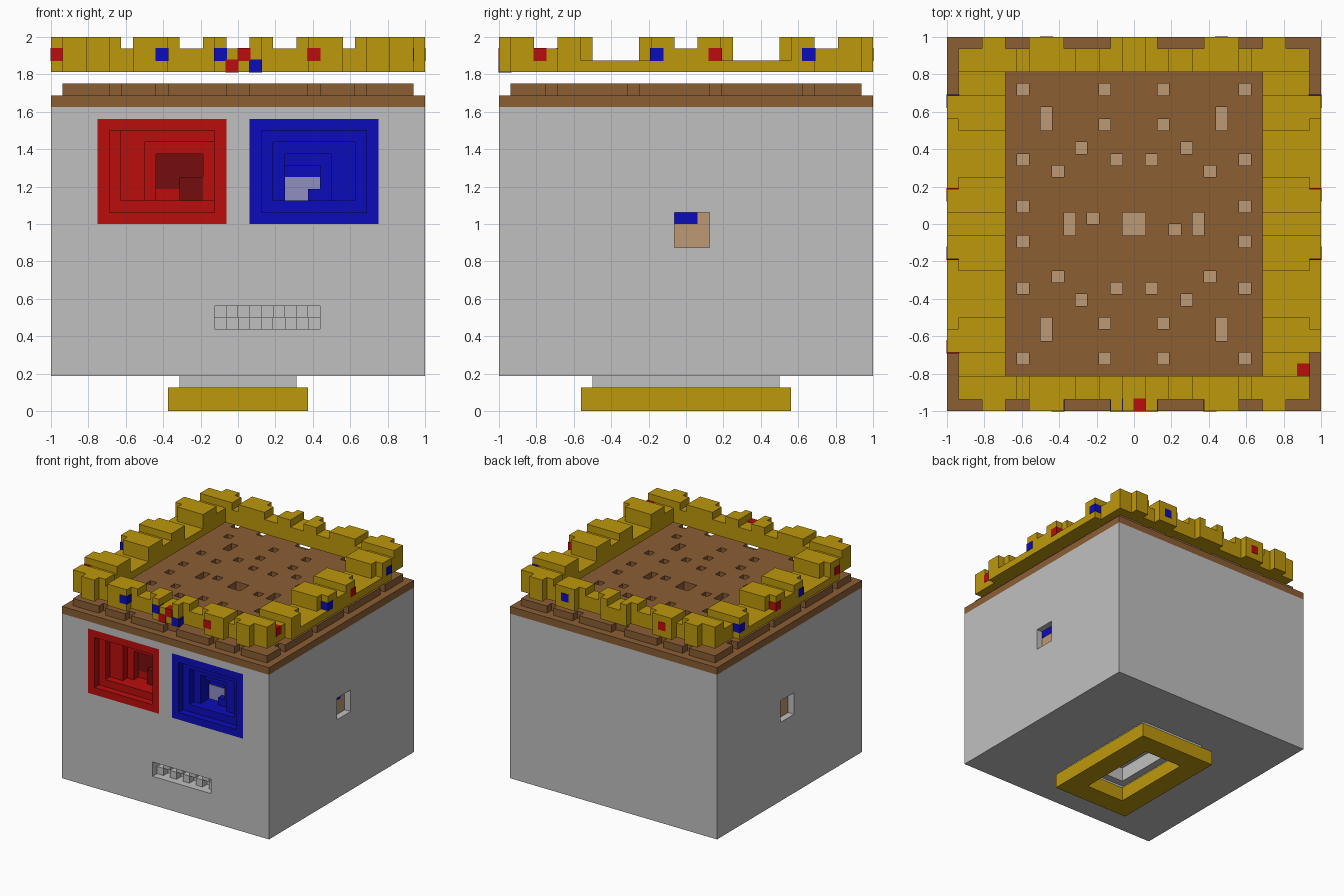
import bpy, bmesh
from mathutils import Vector

if "Cube" in bpy.data.objects:
    bpy.data.objects.remove(bpy.data.objects["Cube"])

U = 1 / 16  # block size


def material(name, *rgb):
    m = bpy.data.materials.new(name)
    m.use_nodes = True
    col = [((c / 255 + 0.055) / 1.055) ** 2.4 for c in rgb] + [1]
    m.diffuse_color = col
    m.node_tree.nodes["Principled BSDF"].inputs["Base Color"].default_value = col
    return m


grey = material("grey", 192, 192, 192)
gold = material("gold", 190, 152, 12)
brown = material("brown", 139, 94, 52)
tan = material("tan", 188, 154, 115)
red = material("red", 187, 13, 13)
dark_red = material("dark red", 118, 13, 13)
blue = material("blue", 12, 12, 187)
lavender = material("lavender", 142, 142, 196)


def blocks(name, boxes, mat):
    """One object from boxes given as (x0, x1, y0, y1, z0, z1) in block units."""
    bm = bmesh.new()
    for b in boxes:
        lo, hi = Vector(b[0::2]) * U, Vector(b[1::2]) * U
        vs = bmesh.ops.create_cube(bm, size=1)["verts"]
        for v in vs:
            v.co = (lo + hi) / 2 + v.co * (hi - lo)
    me = bpy.data.meshes.new(name)
    bm.to_mesh(me)
    bm.free()
    me.materials.append(mat)
    ob = bpy.data.objects.new(name, me)
    bpy.context.collection.objects.link(ob)
    return ob


def cut(ob, boxes):
    """Subtract separate boxes from an object."""
    cutter = blocks("cutter", boxes, ob.data.materials[0])
    cutter.hide_render = True
    mod = ob.modifiers.new("cut", "BOOLEAN")
    mod.object, mod.operation, mod.solver = cutter, "DIFFERENCE", "EXACT"
    dg = bpy.context.evaluated_depsgraph_get()
    ob.data = bpy.data.meshes.new_from_object(ob.evaluated_get(dg))
    ob.modifiers.clear()
    bpy.data.objects.remove(cutter)


def ring(o, i, axis_lo, axis_hi):
    """Four bars between an outer and inner rectangle (a0, a1, b0, b1)."""
    bars = [(o[0], i[0], o[2], o[3]), (i[1], o[1], o[2], o[3]),
            (i[0], i[1], o[2], i[2]), (i[0], i[1], i[3], o[3])]
    return [(*b, axis_lo, axis_hi) for b in bars if b[1] > b[0] and b[3] > b[2]]


def mirror_x(boxes):
    return boxes + [(-b[1], -b[0], *b[2:]) for b in boxes]


def mirror_y(boxes):
    return boxes + [(*b[:2], -b[3], -b[2], *b[4:]) for b in boxes]


# Body with eye pockets, mouth, side windows and underside opening
body = blocks("body", [(-16, 16, -16, 16, 3, 26)], grey)
cut(body, [(-12, -1, -17, -11, 16, 25), (1, 12, -17, -11, 16, 25),
           (-2, 7, -17, -14, 7, 9),
           (15, 17, -1, 2, 14, 17), (-17, -15, -1, 2, 14, 17),
           (-3, 3, -6, 6, 2, 5)])

# Mouth teeth in a checker pattern
blocks("teeth", [(c, c + 1, -15, -14, 7 + (c % 2), 8 + (c % 2))
                 for c in range(-2, 7)], grey)

# Window backs
blocks("window_backs", [(-15.1, -15, -1, 2, 14, 17), (15, 15.1, -1, 2, 14, 17)], tan)
blocks("window_inset", [(15.08, 15.14, -1, 1, 16, 17)], blue)


# Stepped eyes: nested rectangles, one block deeper each step
def eye(name, rects, mat):
    parts = []
    for d, (o, i) in enumerate(zip(rects, rects[1:])):
        parts += [(b[0], b[1], -16 + d, -15 + d, b[2], b[3]) for b in ring(o, i, 0, 0)]
    # solid backing behind every step
    depth = len(rects) - 1
    o = rects[0]
    parts.append((o[0], o[1], -16 + depth, -11, o[2], o[3]))
    for d in range(1, depth):
        parts += [(b[0], b[1], -16 + d, -15 + d, b[2], b[3])
                  for b in ring(o, rects[d], 0, 0)]
    blocks(name, parts, mat)


eye("right_eye", [(-12, -1, 16, 25), (-11, -2, 17, 24), (-10, -2, 18, 24),
                  (-8, -2, 18, 23), (-7, -3, 18, 22)], red)
blocks("right_pupil", [(-7, -3, -12.1, -12, 19, 22), (-5, -3, -13, -12, 18, 20)], dark_red)
eye("left_eye", [(1, 12, 16, 25), (2, 11, 17, 24), (3, 10, 18, 23),
                 (4, 8, 18, 22), (4, 7, 18, 21)], blue)
blocks("left_pupil", [(4, 7, -12.1, -12, 18, 20)], lavender)
blocks("left_pupil_corner", [(6, 7, -13, -12, 18, 19)], blue)

# Roof holes: centres of one quadrant, mirrored
quad = [(9, 11), (2, 11), (2, 8), (4, 6), (9, 5), (1, 5), (6, 4), (9, 1)]
holes = mirror_y(mirror_x([(x, x + 1, y, y + 1, 25, 29) for x, y in quad]))
holes += mirror_y(mirror_x([(7, 8, 8, 10, 25, 29)]))
holes += mirror_x([(5, 6, -1, 1, 25, 29)])
holes += [(-4, -3, 0, 1, 25, 29), (3, 4, -1, 0, 25, 29), (-1, 1, -1, 1, 25, 29)]
roof_slab = blocks("roof_slab", [(-16, 16, -16, 16, 26, 27)], brown)
cut(roof_slab, holes)
blocks("hole_floor", [(-11, 11, -13, 13, 26, 26.1)], tan)

# Roof deck with notched rim
deck = blocks("roof_deck", [(-15, 15, -15, 15, 27, 28)], brown)
notches = mirror_y([(x, x + w, -16, -14, 26, 29)
                    for x, w in ((-11, 1), (-7, 1), (-1, 2), (6, 1), (10, 1))])
notches += mirror_x([(14, 16, y, y + 1, 26, 29) for y in (-12, -5, 2, 10)])
cut(deck, holes + notches)

# Floating crown: front and back walls
wall = mirror_y([(-15, 15, 13, 15, 29, 31)])
wall += mirror_y(mirror_x([(a, b, 13, 15, 31, 32) for a, b in ((10, 15), (5, 9), (1, 3))]))
wall += mirror_y(mirror_x([(a, b, 15, 16, 29, 32) for a, b in ((11, 13), (6, 9), (1, 2))]))
wall += [(-1, 1, 15, 16, 29, 31), (-1, 1, -16, -15, 29, 31)]
blocks("crown_front_back", wall, gold)

# Floating crown: thick side walls with merlons
side = [(11, 16, -11, 11, 29, 30), (11, 15, -4, 4, 30, 31), (15, 16, -3, 3, 30, 31)]
side += mirror_y([(11, 15, 8, 13, 30, 31), (11, 15, 11, 13, 29, 30),
                  (11, 15, 8, 11, 31, 32), (15, 16, 9, 11, 30, 32),
                  (11, 15, 1, 4, 31, 32), (15, 16, 1, 3, 31, 32)])
blocks("crown_sides", mirror_x(side), gold)


# Gems set in the crown
def gem(x, y, z=30):
    e = 0.06
    return (x - e, x + 1 + e, y - e, y + 1 + e, z - e, z + 1 + e)


blocks("red_gems", [gem(0, -16), gem(6, -16), gem(-1, -16, 29), gem(14, -13),
                    gem(15, 2), gem(-16, -11), gem(-16, 2), gem(-8, 15)], red)
blocks("blue_gems", [gem(-7, -16), gem(-2, -16), gem(1, -16, 29), gem(15, -3),
                     gem(15, 10), gem(-16, -3), gem(-16, 10), gem(7, 15)], blue)

# Neck and base ring
blocks("neck", ring((-5, 5, -8, 8), (-4, 4, -7, 7), 2, 3), grey)
blocks("base_ring", ring((-6, 6, -9, 9), (-3, 3, -6, 6), 0, 2), gold)
